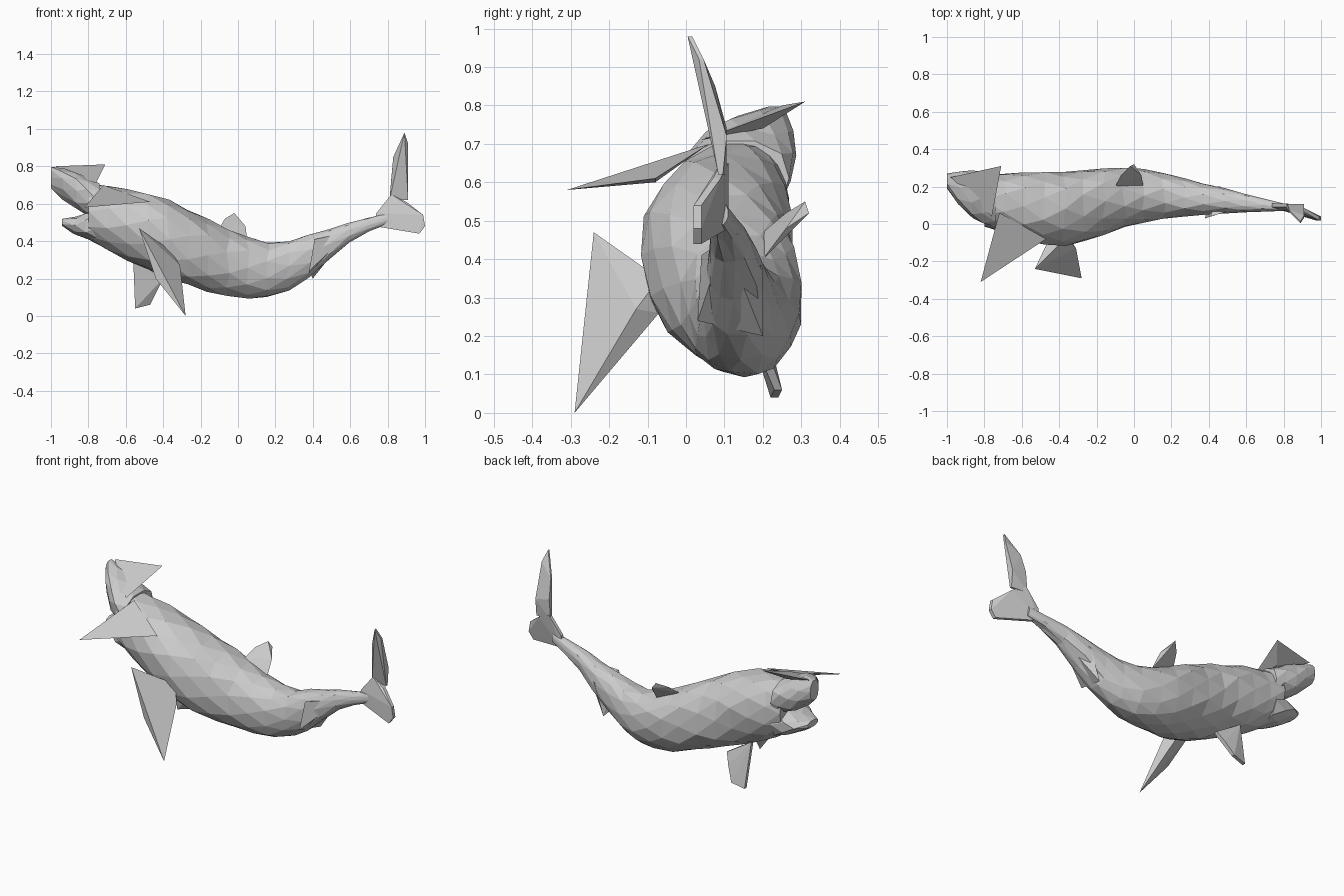
import bpy
import bmesh
import math
import random
from mathutils import Vector

random.seed(4)
cube = bpy.data.objects.get("Cube")
if cube:
    bpy.data.objects.remove(cube, do_unlink=True)

grey = bpy.data.materials.new("plain_grey")
grey.use_nodes = True
tone = (.6, .6, .6, 1)
grey.diffuse_color = tone
grey.node_tree.nodes["Principled BSDF"].inputs["Base Color"].default_value = tone


def finish(name, bm):
    """Turn a bmesh into a flat shaded grey object."""
    bmesh.ops.recalc_face_normals(bm, faces=bm.faces)
    mesh = bpy.data.meshes.new(name)
    bm.to_mesh(mesh)
    bm.free()
    mesh.materials.append(grey)
    part = bpy.data.objects.new(name, mesh)
    bpy.context.collection.objects.link(part)


def along(values, t):
    """Smooth curve through evenly spaced values, with t from zero to one."""
    padded = [2 * values[0] - values[1], *values, 2 * values[-1] - values[-2]]
    place = t * (len(values) - 1)
    index = min(int(place), len(values) - 2)
    u = place - index
    before, start, end, after = padded[index:index + 4]
    slope_in, slope_out = (end - before) / 2, (after - start) / 2
    ease = u * u * (3 - 2 * u)
    bend = u * (1 - u)
    return start + ease * (end - start) + bend * ((1 - u) * slope_in - u * slope_out)


def fuller(value):
    """Push a sine or cosine outwards for a slightly boxy section."""
    return math.copysign(abs(value) ** .88, value)


def loft(name, x_start, x_end, steps, sides, centre_y, centre_z, half_y, half_z):
    """Slightly irregular rounded form along x, skinned with staggered triangles."""
    bm = bmesh.new()
    rings = []
    for step in range(steps + 1):
        t = step / steps
        x = x_start + t * (x_end - x_start)
        ring = []
        for side in range(sides):
            angle = math.tau * (side + step / 2) / sides
            swell = random.uniform(.97, 1.03)
            shift = random.uniform(-.01, .01) if 0 < step < steps else 0
            ring.append(bm.verts.new((
                x + shift,
                along(centre_y, t) + along(half_y, t) * swell * fuller(math.cos(angle)),
                along(centre_z, t) + along(half_z, t) * swell * fuller(math.sin(angle)))))
        rings.append(ring)
    for near, far in zip(rings, rings[1:]):
        for side in range(sides):
            follow = (side + 1) % sides
            bm.faces.new((near[side], near[follow], far[side]))
            bm.faces.new((near[follow], far[follow], far[side]))
    bm.faces.new(rings[0])
    bm.faces.new(rings[-1])
    finish(name, bm)


def fin(name, points, thickness=(0, 0, 0)):
    """Faceted solid around a few points, thickened to both sides."""
    bm = bmesh.new()
    for point in points:
        for sign in (-1, 1):
            bm.verts.new(Vector(point) + sign * Vector(thickness))
    bmesh.ops.remove_doubles(bm, verts=bm.verts, dist=.001)
    hull = bmesh.ops.convex_hull(bm, input=bm.verts)
    inside = [item for item in hull["geom_interior"] if isinstance(item, bmesh.types.BMVert)]
    bmesh.ops.delete(bm, geom=inside, context="VERTS")
    finish(name, bm)


# Curved body tapering to the tail stock
loft("body", -.8, .8, steps=15, sides=12,
     centre_y=[.13, .08, .15, .13, .09],
     centre_z=[.56, .49, .42, .34, .27, .25, .33, .45, .52],
     half_y=[.14, .2, .15, .08, .02],
     half_z=[.15, .19, .21, .2, .17, .14, .11, .05, .03])

# Raised snout and open lower jaw
loft("snout", -.74, -1, steps=4, sides=10,
     centre_y=[.13, .16, .23], centre_z=[.61, .67, .74],
     half_y=[.14, .13, .04], half_z=[.1, .1, .06])
loft("lower_jaw", -.74, -.94, steps=3, sides=8,
     centre_y=[.13, .14, .16], centre_z=[.48, .48, .5],
     half_y=[.14, .12, .05], half_z=[.1, .06, .02])

# Flat crest on the head and the long shoulder fin
fin("head_crest", [(-.98, .25, .8), (-.76, .04, .71), (-.71, .31, .81), (-.8, .2, .74)])
fin("shoulder_fin", [(-.82, -.31, .58), (-.72, .06, .7), (-.47, -.08, .61), (-.6, -.08, .6)])

# Forked side flipper with a straight outer edge
fin("side_flipper",
    [(-.53, -.24, .47), (-.28, -.29, 0), (-.44, -.25, .2), (-.31, -.13, .27),
     (-.36, -.07, .35), (-.45, -.07, .33), (-.35, -.07, .26)])

# Belly flipper
fin("belly_flipper",
    [(-.56, .18, .3), (-.4, .18, .2), (-.43, .21, .14), (-.55, .23, .04), (-.47, .24, .06)],
    thickness=(0, .01, 0))

# Back fin and rear keel
fin("back_fin",
    [(-.1, .2, .47), (.05, .2, .4), (-.07, .26, .52), (-.02, .31, .55),
     (0, .32, .52), (.04, .26, .48)])
fin("rear_keel",
    [(.41, .04, .41), (.38, .03, .24), (.4, .2, .2), (.46, .2, .38), (.6, .1, .45)])

# Tail flukes
fin("tail_upper_fluke",
    [(.81, .1, .62), (.91, .09, .62), (.91, .1, .72), (.82, .1, .74), (.83, .07, .85),
     (.91, .04, .92), (.89, .01, .98)],
    thickness=(0, .006, 0))
fin("tail_lower_fluke",
    [(.73, .1, .48), (.74, .1, .55), (.82, .1, .65), (.9, .08, .61), (.99, .03, .54),
     (1, .03, .48), (.97, .03, .44)],
    thickness=(0, .01, 0))
